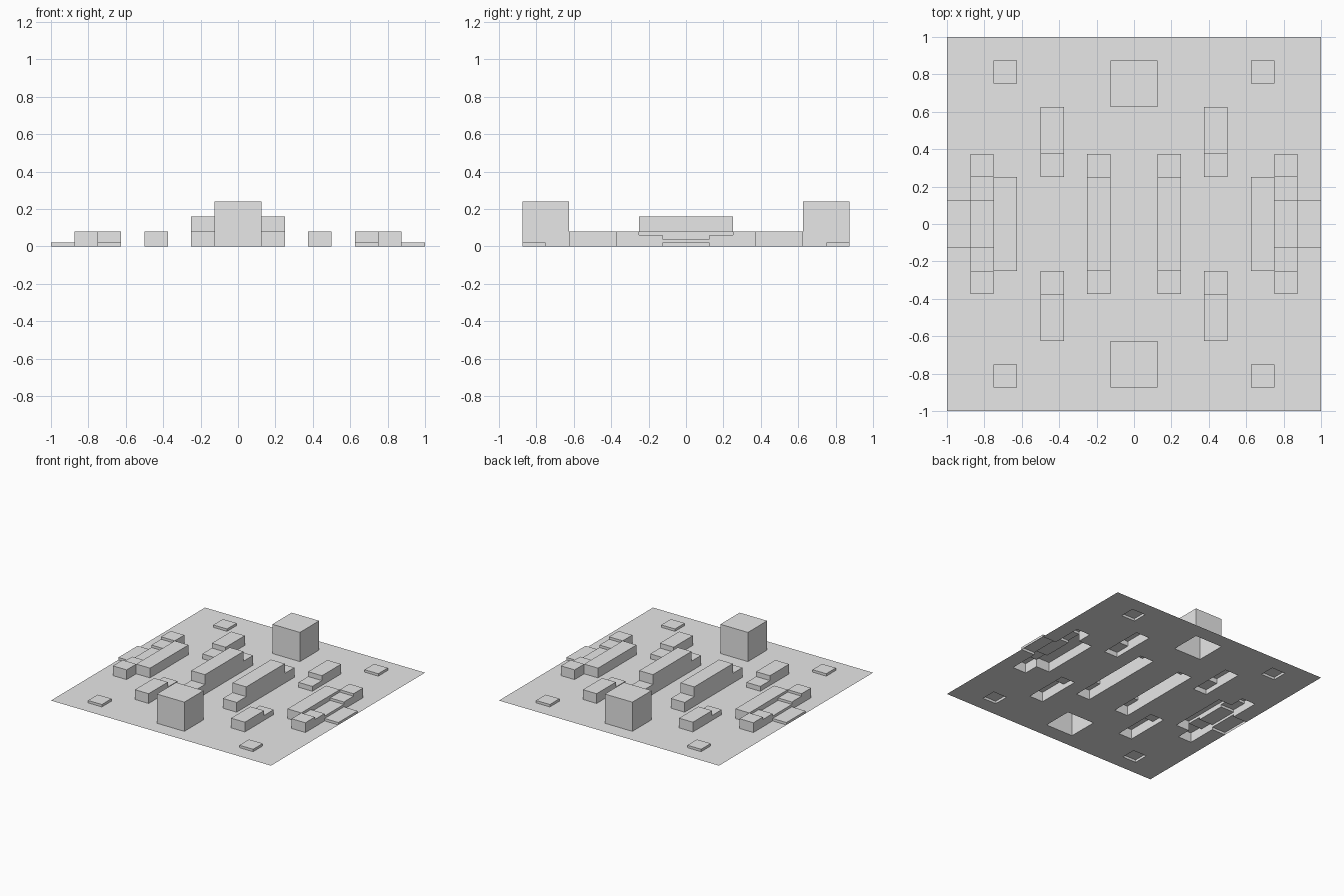
import bpy
import bmesh

cube = bpy.data.objects.get("Cube")
if cube:
    bpy.data.objects.remove(cube, do_unlink=True)

N = 16            # cells per side
CELL = 2 / N
STEP = 0.02       # height unit

grey = bpy.data.materials.new("plain_grey")
grey.use_nodes = True
colour = (0.8, 0.8, 0.8, 1)
grey.diffuse_color = colour
grey.node_tree.nodes["Principled BSDF"].inputs["Base Color"].default_value = colour

# One quadrant, in cells from the centre: name, x range, y range, height in steps
BLOCKS = [
    ("tower", 0, 1, 5, 7, 12),
    ("corner_pad", 5, 6, 6, 7, 1),
    ("long_wall", 1, 2, 0, 2, 8),
    ("long_wall", 1, 2, 2, 3, 4),
    ("short_wall", 3, 4, 3, 5, 4),
    ("short_wall", 3, 4, 2, 3, 2),
    ("side_wall", 5, 6, 0, 2, 4),
    ("side_stairs", 6, 7, 2, 3, 4),
    ("side_stairs", 6, 7, 1, 2, 3),
    ("side_stairs", 6, 7, 0, 1, 2),
    ("side_entry_pad", 7, 8, 0, 1, 1),
]
CROSS_X = {"tower"}                                     # spans the left-right centre
CROSS_Y = {"long_wall", "side_wall", "side_stairs", "side_entry_pad"}

# Mirror the quadrant into a height map and sort the cells into parts
height, parts = {}, {}
for i in range(-N // 2, N // 2):
    for j in range(-N // 2, N // 2):
        a = i if i >= 0 else -1 - i
        b = j if j >= 0 else -1 - j
        part = "floor"
        height[i, j] = 0
        for name, x0, x1, y0, y1, steps in BLOCKS:
            if x0 <= a < x1 and y0 <= b < y1:
                height[i, j] = steps * STEP
                part = name
                if name not in CROSS_Y:
                    part += "_back" if j >= 0 else "_front"
                if name not in CROSS_X:
                    part += "_left" if i >= 0 else "_right"
        parts.setdefault(part, []).append((i, j))


def build(name, cells):
    """Top faces of the cells plus walls down to every lower neighbour."""
    bm = bmesh.new()

    def face(points):
        bm.faces.new([bm.verts.new((x * CELL, y * CELL, z)) for x, y, z in points])

    for i, j in cells:
        h = height[i, j]
        corners = [(i, j), (i + 1, j), (i + 1, j + 1), (i, j + 1)]
        face([(x, y, h) for x, y in corners])
        for k, (di, dj) in enumerate([(0, -1), (1, 0), (0, 1), (-1, 0)]):
            low = height.get((i + di, j + dj), 0)
            if low < h:
                p, q = corners[k], corners[(k + 1) % 4]
                face([(*p, low), (*q, low), (*q, h), (*p, h)])
    bmesh.ops.remove_doubles(bm, verts=bm.verts, dist=0.0001)
    if name != "floor":
        bmesh.ops.dissolve_limit(bm, angle_limit=0.01, verts=bm.verts, edges=bm.edges)
    mesh = bpy.data.meshes.new(name)
    bm.to_mesh(mesh)
    bm.free()
    mesh.materials.append(grey)
    bpy.context.collection.objects.link(bpy.data.objects.new(name, mesh))


for part, cells in parts.items():
    build(part, cells)
